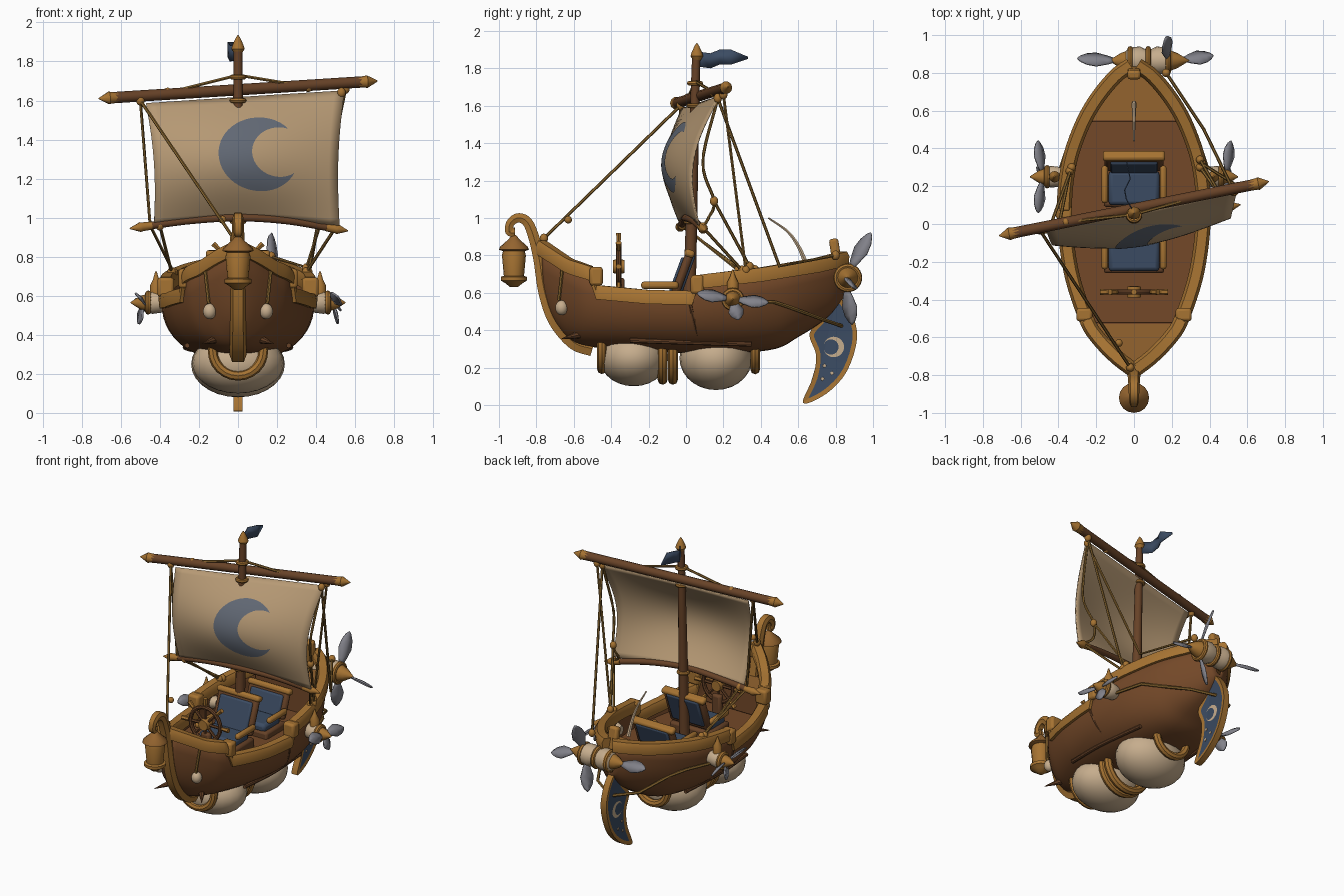
import bpy, bmesh, math
from mathutils import Vector as V

if "Cube" in bpy.data.objects:
    bpy.data.objects.remove(bpy.data.objects["Cube"])
made = []


def mat(name, hexa):
    c = [((int(hexa[i:i + 2], 16) / 255 + 0.055) / 1.055) ** 2.4 for i in (0, 2, 4)] + [1]
    m = bpy.data.materials.new(name)
    m.use_nodes = True
    m.diffuse_color = c
    b = m.node_tree.nodes["Principled BSDF"]
    b.inputs["Base Color"].default_value = c
    b.inputs["Roughness"].default_value = 0.9
    return m


hull_m, gold, wood = mat("hull brown", "734828"), mat("golden wood", "a67332"), mat("dark wood", "674227")
deck_m, sail_m, cream = mat("deck tan", "94642f"), mat("sail cloth", "b79a75"), mat("cream cloth", "c6ad8d")
blue, moon_m, steel = mat("navy blue", "3b4b62"), mat("faded blue", "636a76"), mat("blade grey", "82828a")
rope_m = mat("rope", "87652f")


def build(name, bm, *mats):
    bmesh.ops.recalc_face_normals(bm, faces=bm.faces[:])
    me = bpy.data.meshes.new(name)
    bm.to_mesh(me)
    bm.free()
    ob = bpy.data.objects.new(name, me)
    bpy.context.collection.objects.link(ob)
    for m in mats:
        me.materials.append(m)
    made.append(ob)
    return ob


def loft(name, rows, m, ring=False, caps=False):
    bm = bmesh.new()
    vs = [[bm.verts.new(p) for p in r] for r in rows]
    n = len(rows[0])
    for a, b in zip(vs, vs[1:]):
        for i in range(n if ring else n - 1):
            bm.faces.new((a[i], a[(i + 1) % n], b[(i + 1) % n], b[i]))
    if caps:
        bm.faces.new(vs[0])
        bm.faces.new(vs[-1])
    bmesh.ops.remove_doubles(bm, verts=bm.verts[:], dist=1e-5)
    return build(name, bm, m)


def thicken(ob, t):
    s = ob.modifiers.new("thickness", "SOLIDIFY")
    s.thickness, s.offset = t, 0


def smooth(pts, n=6):
    """Rounded path through the given points."""
    p = [V(q) for q in pts]
    p = [2 * p[0] - p[1]] + p + [2 * p[-1] - p[-2]]
    out = []
    for a, b, c, d in zip(p, p[1:], p[2:], p[3:]):
        for k in range(n):
            t = k / n
            out.append(b + (c - a) * t / 2 + (2 * a - 5 * b + 4 * c - d) * t * t / 2
                       + (3 * b - a - 3 * c + d) * t ** 3 / 2)
    return out + [p[-2]]


def tangent(path, i):
    return (path[min(i + 1, len(path) - 1)] - path[max(i - 1, 0)]).normalized()


def sweep(name, path, section, axis, m, scale=lambda t: 1):
    rows = []
    for i, p in enumerate(path):
        side = tangent(path, i).cross(axis).normalized()
        k = scale(i / (len(path) - 1))
        rows.append([p + (side * a + axis * b) * k for a, b in section])
    loft(name, rows, m, True, True)


def tube(name, pts, r, m, n=8, end=None):
    path = [V(p) for p in pts]
    rows = []
    for i, p in enumerate(path):
        q = tangent(path, i).to_track_quat("Z", "Y")
        k = r + ((end or r) - r) * i / (len(path) - 1)
        rows.append([p + q @ V((k * math.cos(a), k * math.sin(a), 0))
                     for a in (j * math.tau / n for j in range(n))])
    loft(name, rows, m, True, True)


def lathe(name, profile, loc, axis, m, n=16, caps=True):
    q = V(axis).to_track_quat("Z", "Y")
    rows = [[V(loc) + q @ V((r * math.cos(j * math.tau / n), r * math.sin(j * math.tau / n), h))
             for j in range(n)] for r, h in profile]
    loft(name, rows, m, True, caps)


def ring(name, loc, axis, big, r, m):
    prof = [(big + r * math.cos(a), r * math.sin(a)) for a in (j * math.tau / 8 for j in range(9))]
    lathe(name, prof, loc, axis, m, 24, False)


def ball(name, loc, size, m):
    bm = bmesh.new()
    bmesh.ops.create_uvsphere(bm, u_segments=24, v_segments=14, radius=1)
    bmesh.ops.scale(bm, vec=size, verts=bm.verts[:])
    build(name, bm, m).location = loc


def box(name, loc, size, m, tilt=0, bevel=0.015):
    bm = bmesh.new()
    bmesh.ops.create_cube(bm, size=1)
    bmesh.ops.scale(bm, vec=size, verts=bm.verts[:])
    ob = build(name, bm, m)
    ob.location, ob.rotation_euler.x = loc, tilt
    b = ob.modifiers.new("soft edges", "BEVEL")
    b.width, b.segments = bevel, 2


def blade(name, root, tip, normal, width):
    root, tip = V(root), V(tip)
    side = (tip - root).cross(V(normal)).normalized()
    rows = []
    for t, w in ((0, .25), (.2, .6), (.5, 1), (.75, .8), (.92, .4), (1, .03)):
        p = root.lerp(tip, t)
        rows.append([p - side * w * width, p + V(normal) * .01 * w, p + side * w * width])
    thicken(loft(name, rows, steel), .01)


def table(pts, curved=True):
    pts = smooth([(a, b, 0) for a, b in pts], 8 if curved else 1)

    def f(y):
        for a, b in zip(pts, pts[1:]):
            if y <= b.x:
                return a.y + (b.y - a.y) * max(0, (y - a.x) / (b.x - a.x))
        return pts[-1].y
    return f


# Hull lines along the length
width = table([(-.77, .02), (-.7, .11), (-.6, .205), (-.5, .265), (-.25, .345), (.05, .38),
               (.3, .36), (.5, .297), (.65, .217), (.78, .112), (.84, .03)])
keel = table([(-.77, .68), (-.74, .54), (-.68, .42), (-.57, .33), (-.3, .3), (.1, .28),
              (.45, .3), (.6, .37), (.75, .47), (.84, .58)])
wale = table([(-.77, .72), (-.5, .59), (-.2, .56), (.05, .56), (.4, .6), (.84, .7)])
sheer = table([(-.77, .85), (-.62, .75), (-.5, .71), (-.47, .61), (-.2, .585), (.04, .58),
               (.06, .665), (.4, .705), (.7, .755), (.84, .79)], False)
stations = [-.77 + 1.61 * i / 80 for i in range(81)]

rows = []
for y in stations:
    half = [(width(y), sheer(y))]
    for i in range(11):
        a = i * math.pi / 20
        p = .95 - .25 * min(1, max(0, (y + .7) / .4))
        half.append((width(y) * max(0, math.cos(a)) ** p, wale(y) - (wale(y) - keel(y)) * math.sin(a)))
    rows.append([V((x, y, z)) for x, z in half] + [V((-x, y, z)) for x, z in half[-2::-1]])
thicken(loft("hull", rows, hull_m), .012)

# Rail with stepped ends
section = [(-.035, -.04), (.035, -.04), (.04, .01), (.025, .035), (-.025, .035), (-.04, .01)]
for s, side in ((1, "left"), (-1, "right")):
    sweep(side + "_rail", [V((s * max(0, width(y) - .012), y, sheer(y) - .005)) for y in stations],
          section, V((0, 0, 1)), gold)
    for y in (-.48, .06):
        box(side + "_rail_step", (s * (width(y) - .01), y, sheer(y + (-.03 if y < 0 else .03)) - .025),
            (.085, .07, .1), gold)


def deck(name, y0, y1, z, m):
    ys = [y0 + (y1 - y0) * i / 16 for i in range(17)]
    loft(name, [[V((-max(.01, width(y) - .02), y, z)), V((max(.01, width(y) - .02), y, z))] for y in ys], m)


deck("floor", -.56, .6, .5, hull_m)
deck("fore_deck", -.74, -.53, .66, deck_m)
deck("aft_deck", .55, .8, .69, deck_m)
box("fore_bulkhead", (0, -.53, .58), (.44, .02, .15), hull_m, 0, .004)
box("aft_bulkhead", (0, .55, .59), (.49, .02, .19), hull_m, 0, .004)
box("stern_post", (0, .8, .81), (.07, .05, .16), gold, .15)

# Stem with curled head
stem = smooth([(0, -.5, .3), (0, -.6, .335), (0, -.7, .45), (0, -.755, .6), (0, -.785, .78), (0, -.815, .9),
               (0, -.85, .98), (0, -.9, 1.0), (0, -.94, .97), (0, -.945, .925), (0, -.915, .92)])
sweep("stem", stem, [(-.04, -.03), (-.04, .03), (0, .045), (.04, .03), (.04, -.03), (0, -.045)],
      V((1, 0, 0)), gold, lambda t: 1 - .55 * t)

# Lantern
tube("lantern_hook", [(0, -.925, .95), (0, -.925, .87)], .012, gold)
lathe("lantern_roof", [(.01, .91), (.03, .885), (.075, .845), (.08, .83), (.05, .82)], (0, -.92, 0), (0, 0, 1), deck_m)
lathe("lantern_body", [(.055, .835), (.064, .8), (.054, .69), (.07, .685), (.07, .665), (.045, .65), (.02, .63)],
      (0, -.92, 0), (0, 0, 1), gold)

# Buoyancy bags with wooden hoops
ball("front_bag", (0, -.28, .255), (.235, .185, .155), cream)
ball("rear_bag", (0, .16, .25), (.24, .195, .17), cream)
for y, z, big, r in ((-.45, .32, .13, .025), (-.125, .29, .155, .027), (-.07, .29, .155, .027), (.37, .31, .12, .026)):
    ring("bag_hoop", (0, y, z), (0, 1, 0), big, r, gold)
for s in (1, -1):
    tube("bag_collar", smooth([(s * .26, -.3, .345), (s * .27, 0, .335), (s * .24, .35, .325)]), .013, wood)

# Mast and yards
tube("mast", [(0, .015, .48), (0, .055, 1.88)], .035, wood, 12, .022)
lathe("mast_tip", [(.022, 0), (.034, .02), (.028, .04), (.012, .075), (.002, .09)], (0, .058, 1.845), (0, 0, 1), gold)
for z in (.98, 1.6, 1.72):
    ring("mast_band", (0, .03 + (z - 1) * .025, z), (0, 0, 1), .03, .013, gold)
yard = [V((-.65, -.05, 1.614)), V((.65, .212, 1.696))]
boom = smooth([(-.49, -.03, .953), (-.25, -.01, .985), (0, 0, 1.0), (.25, .04, .985), (.5, .09, .943)])
tube("yard", yard, .029, wood, 12)
tube("boom", boom, .02, wood, 10)
for path, r in ((yard, .031), (boom, .024)):
    for a, b in ((path[1], path[0]), (path[-2], path[-1])):
        lathe("spar_tip", [(r * .9, -.05), (r, 0), (r * 1.1, .01), (.003, .065)], b, b - a, gold, 10)


# Billowing sail with a crescent
def sail(u, v, off=0):
    lo = V((-.43, -.03, .965)).lerp(V((.52, .07, .96)), u)
    hi = V((-.47, -.02, 1.585)).lerp(V((.545, .18, 1.65)), u)
    p = lo.lerp(hi, v)
    p.x -= .02 * math.sin(math.pi * v) * (2 * u - 1)
    p.z += .03 * math.sin(math.pi * u) * (1 - v)
    p.y -= math.sin(math.pi * v) * (.085 + .075 * math.sin(math.pi * u)) + off
    return p


thicken(loft("sail", [[sail(i / 20, j / 20) for i in range(21)] for j in range(21)], sail_m), .008)


def crescent(t, gap, r):
    """Outer and inner edge of a unit disc cut by a disc of radius r set off by gap."""
    x = (gap * gap + 1 - r * r) / (2 * gap)
    a, b = (k + t * (math.tau - 2 * k) for k in (math.acos(x), math.acos((x - gap) / r)))
    return (math.cos(a), math.sin(a)), (gap + r * math.cos(b), r * math.sin(b))


rows = []
for i in range(41):
    o, n = crescent(i / 40, .5, .66)
    row = []
    for k in range(6):
        x, z = (o[j] + (n[j] - o[j]) * k / 5 for j in (0, 1))
        x, z = .105 + .21 * (x - .15 * z), 1.318 + .188 * (z + .1 * x)
        row.append(sail((x + .45) / .975, (z - .985) / .63, .008))
    rows.append(row)
loft("sail_crescent", rows, moon_m)

# Pennant
thicken(loft("pennant", [[V((x, y, z + .04 - k * .08)) for k in (0, 1)] for x, y, z in
        ((0, .06, 1.85), (-.04, .13, 1.84), (-.05, .18, 1.86), (-.02, .24, 1.86))]
        + [[V((-.04, .33, 1.862)), V((-.04, .33, 1.85))]], blue), .006)

# Rigging
for pts in ([(-.5, -.03, 1.6), (-.02, -.76, .89)], [(.55, .2, 1.66), (.36, .32, .72)],
            [(-.5, -.03, 1.6), (-.45, -.03, .96), (-.33, .3, .72)], [(.5, .09, .95), (.35, .3, .72)],
            [(-.36, .01, 1.64), (0, .05, 1.73), (.36, .15, 1.67)], [(.53, .17, 1.64), (.37, .5, .74), (.17, .8, .8)],
            smooth([(.53, .17, 1.64), (.5, .09, 1.3), (.46, .15, 1.09), (.44, .12, 1.0), (.5, .09, .95)]),
            [(.46, .15, 1.09), (.35, .34, .74)], [(-.4, -.02, .96), (-.34, .28, .72)]):
    tube("rigging_rope", pts, .0085, rope_m, 6)
    for p in (pts[0], pts[-1]):
        ball("rope_knot", p, (.022, .022, .026), gold)
ball("stay_knot", (-.08, -.63, .99), (.02, .02, .02), gold)

# Paired side propellers, ropes and bow lamps
for s, side in ((1, "left"), (-1, "right")):
    hub = V((s * .46, .25, .565))
    lathe(side + "_motor", [(.03, -.13), (.05, -.08), (.058, -.02), (.045, .0)], hub, (s, 0, 0), cream)
    ring(side + "_motor_band", hub, (s, 0, 0), .046, .016, gold)
    lathe(side + "_spinner", [(.045, 0), (.035, .04), (.003, .09)], hub, (s, 0, 0), gold)
    lathe(side + "_motor_cap", [(.03, 0), (.03, .06), (.015, .09), (.004, .13)], hub + V((-s * .04, 0, .03)), (0, 0, 1), gold)
    for dy, dz in ((.19, -.02), (-.19, .03), (.03, -.11)):
        blade(side + "_blade", hub + V((s * .03, dy * .15, dz * .15)), hub + V((s * .05, dy, dz)), (.75, 0, .65), .042)
    tube(side + "_hull_rope", [(s * .4, .26, .54), (s * .33, .47, .55), (s * .26, .56, .52), (s * .16, .75, .45),
                               (0, .84, .42)], .01, rope_m, 6)
    tube(side + "_hull_band", [V((s * (width(.02) + .004) * math.cos(a) ** .7, .02 + a * .05, .56 - .27 * math.sin(a)))
                               for a in (i * math.pi / 24 for i in range(11))], .009, wood, 6)
    tube(side + "_lamp_cord", [(s * .17, -.66, .74), (s * .15, -.68, .56)], .009, rope_m, 6)
    ball(side + "_bow_lamp", (s * .145, -.665, .52), (.034, .034, .04), cream)
    lathe(side + "_bow_spike", [(.025, 0), (.002, .13)], (s * .11, -.56, .38), (s * .7, -1, -.25), wood, 8)

# Stern propeller group
c = V((.08, .865, .68))
lathe("stern_motor", [(.04, -.13), (.068, -.11), (.075, -.05), (.06, -.02), (.06, .01), (.075, .04), (.068, .1), (.04, .12)],
      c, (1, 0, 0), cream)
for x in (-.1, -.005, .1):
    ring("stern_motor_band", c + V((x, 0, 0)), (1, 0, 0), .062, .015, gold)
for s in (1, -1):
    lathe("stern_spinner", [(.055, .11), (.04, .15), (.003, .21)], c, (s, 0, 0), gold)
for root, tip in (((.18, .88, .73), (.17, .99, .92)), ((.26, .87, .67), (.42, .89, .63)),
                  ((.17, .86, .62), (.14, .89, .43)), ((-.1, .865, .68), (-.3, .875, .7))):
    blade("stern_blade", root, tip, (.8, -.5, .2) if abs(tip[0]) < .2 else (.1, .6, .7), .045)
tube("stern_feather", smooth([(0, .64, .76), (0, .6, .85), (0, .54, .93), (0, .44, 1.0)]), .014, cream, 6, .005)

# Rudder: framed fin with inset panel and painted crescent
outline = smooth([(0, .8, .6), (0, .88, .5), (0, .915, .36), (0, .86, .18), (0, .75, .06), (0, .625, .01),
                  (0, .68, .15), (0, .695, .27), (0, .66, .38), (0, .73, .47), (0, .8, .6)], 4)[:-1]
bm = bmesh.new()
sides = [[bm.verts.new(p + V((x, 0, 0))) for p in outline] for x in (-.022, .022)]
panels = [bm.faces.new(r) for r in sides]
for i in range(len(outline)):
    j = (i + 1) % len(outline)
    bm.faces.new((sides[0][i], sides[0][j], sides[1][j], sides[1][i]))
bmesh.ops.recalc_face_normals(bm, faces=bm.faces[:])
bmesh.ops.inset_individual(bm, faces=panels, thickness=.024, depth=-.004)
for f in panels:
    f.material_index = 1
build("rudder", bm, gold, blue)
for x in (-.021, .021):
    loft("rudder_crescent", [[V((x, .79 - .055 * p[0], .31 + .055 * p[1])) for p in crescent(i / 24, .28, .74)]
                             for i in range(25)], cream)
    for y, z in ((.73, .14), (.78, .17), (.74, .21)):
        box("rudder_dot", (x, y, z), (.004, .016, .016), cream, .6, .001)

# Seats and steering wheel
for y, z, top in ((-.15, .56, .82), (.2, .54, .74)):
    box("seat_base", (0, y, z - .04), (.32, .22, .09), wood)
    box("seat_cushion", (0, y - .01, z + .02), (.27, .18, .06), blue, 0, .02)
    mid = (top + z) / 2
    box("seat_back", (0, y + .13, mid + .01), (.31, .045, top - z), wood, -.35, .02)
    for name, dy, dz in (("back_cushion", .105, 0), ("rear_cushion", .152, .015)):
        box(name, (0, y + dy, mid + dz), (.25, .03, top - z - .05), blue, -.35, .012)
    box("back_top", (0, y + .13 + .15 * (top - z), top - .01), (.33, .055, .04), gold, -.35)
    for s in (1, -1):
        box("armrest", (s * .155, y + .01, z + .08), (.035, .2, .04), gold)
w = V((0, -.36, .74))
ring("wheel_rim", w, (0, 1, 0), .115, .014, wood)
lathe("wheel_hub", [(.035, -.03), (.04, 0), (.035, .03)], w, (0, 1, 0), gold)
for i in range(8):
    d = V((math.cos(i * math.pi / 4), 0, math.sin(i * math.pi / 4)))
    tube("wheel_spoke", [w, w + d * .13], .01, wood, 6)
    tube("wheel_handle", [w + d * .13, w + d * .18], .012, gold, 6, .016)
box("wheel_stand", (0, -.35, .58), (.07, .045, .2), wood)

# Smooth shading with sharp edges kept
bpy.ops.object.select_all(action="DESELECT")
for ob in made:
    ob.select_set(True)
bpy.context.view_layer.objects.active = made[0]
bpy.ops.object.shade_smooth_by_angle(angle=math.radians(40))
